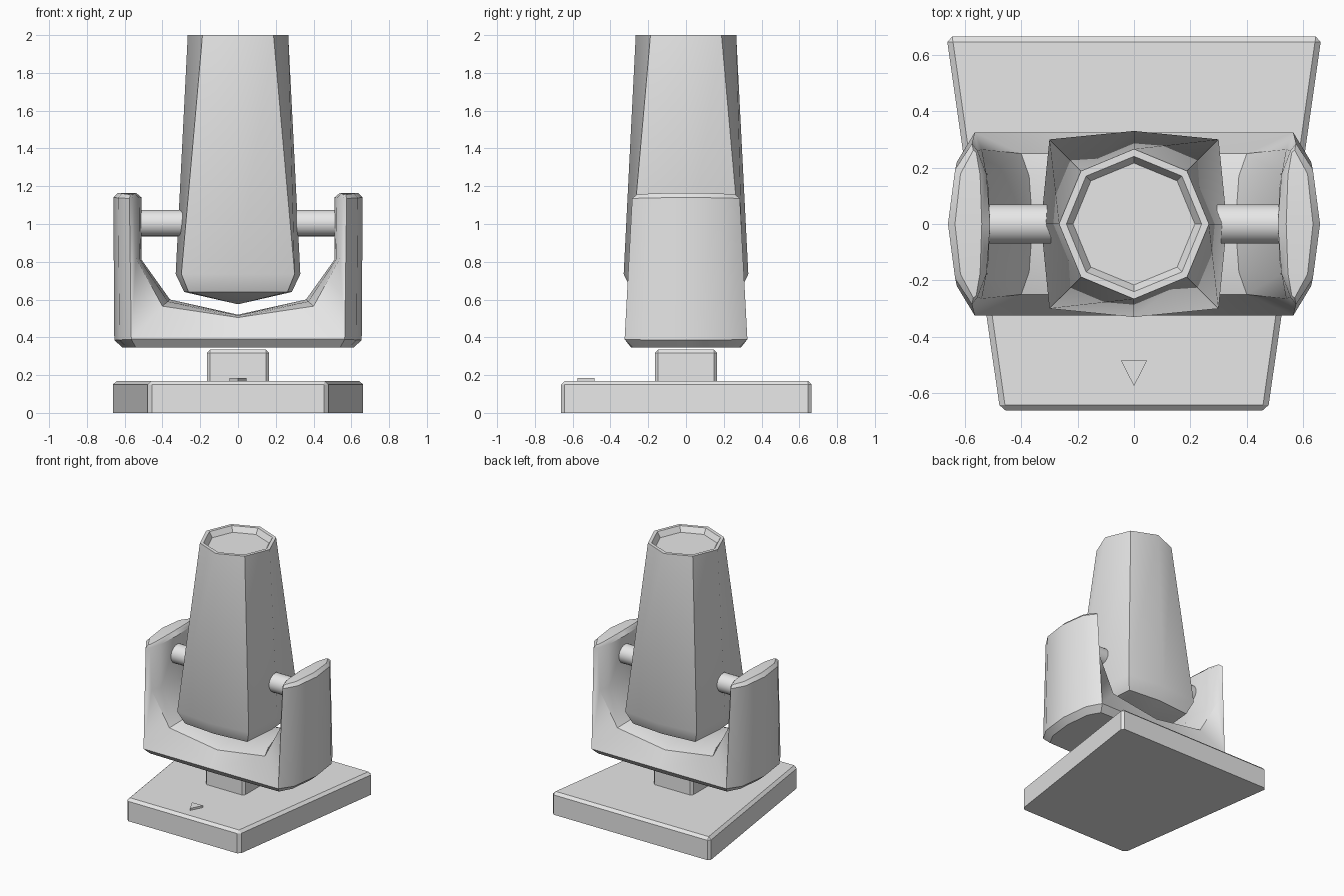
import bpy
import bmesh
from math import radians, pi
from mathutils import Vector, Matrix

if "Cube" in bpy.data.objects:
    bpy.data.objects.remove(bpy.data.objects["Cube"], do_unlink=True)

GREY = (0.8, 0.8, 0.8, 1.0)
grey = bpy.data.materials.new("light grey")
grey.use_nodes = True
grey.diffuse_color = GREY
grey.node_tree.nodes["Principled BSDF"].inputs["Base Color"].default_value = GREY


def finish(bm, name, smooth_angle=None):
    """Turn a bmesh into a named, shaded object."""
    bmesh.ops.recalc_face_normals(bm, faces=bm.faces[:])
    mesh = bpy.data.meshes.new(name)
    bm.to_mesh(mesh)
    bm.free()
    mesh.materials.append(grey)
    if smooth_angle:
        mesh.shade_smooth()
        mesh.set_sharp_from_angle(angle=radians(smooth_angle))
    obj = bpy.data.objects.new(name, mesh)
    bpy.context.collection.objects.link(obj)
    return obj


def prism(name, outline, z0, z1, bevel=0):
    """Extrude a flat outline upward and chamfer all but its bottom edges."""
    bm = bmesh.new()
    face = bm.faces.new([bm.verts.new((x, y, z0)) for x, y in outline])
    top = bmesh.ops.extrude_face_region(bm, geom=[face], use_keep_orig=True)["geom"]
    for v in top:
        if isinstance(v, bmesh.types.BMVert):
            v.co.z = z1
    if bevel:
        bmesh.ops.recalc_face_normals(bm, faces=bm.faces[:])
        edges = [e for e in bm.edges if max(v.co.z for v in e.verts) > z0 + 0.001]
        bmesh.ops.bevel(bm, geom=edges, offset=bevel, segments=1, affect='EDGES')
    return finish(bm, name)


# Base, direction marker and swivel post
prism("base_plate", [(-0.475, -0.662), (0.475, -0.662), (0.665, 0.665), (-0.665, 0.665)], 0, 0.17, 0.02)
prism("direction_marker", [(0, -0.575), (0.046, -0.485), (-0.046, -0.485)], 0.165, 0.185)
p = 0.165
prism("swivel_post", [(-p, -p), (p, -p), (p, p), (-p, p)], 0.165, 0.335, 0.018)

# Yoke: a U profile on the centre plane and a narrower one at the front edge,
# both running from bottom centre, up the outside, then down the inside
CENTRE = [(0, 0.345), (0.61, 0.345), (0.655, 0.385), (0.66, 1.14), (0.635, 1.165),
          (0.54, 1.165), (0.51, 1.14), (0.51, 0.81), (0.36, 0.6), (0, 0.52)]
EDGE = [(0, 0.29, 0.345), (0.54, 0.28, 0.345), (0.565, 0.325, 0.39), (0.575, 0.285, 1.135),
        (0.57, 0.262, 1.155), (0.56, 0.255, 1.155), (0.555, 0.26, 1.135),
        (0.54, 0.265, 0.82), (0.4, 0.25, 0.565), (0, 0.25, 0.505)]


def yoke_quarter(bm, sx, sy):
    rows = [[], [], []]
    for (cx, cz), edge in zip(CENTRE, EDGE):
        c, e = Vector((cx, 0, cz)), Vector(edge)
        m = c.lerp(e, 0.3)
        m.y = e.y * 0.68
        for row, q in zip(rows, (c, m, e)):
            row.append(bm.verts.new((q.x * sx, q.y * sy, q.z)))
    for a, b in zip(rows, rows[1:]):
        for i in range(len(CENTRE) - 1):
            bm.faces.new((a[i], a[i + 1], b[i + 1], b[i]))
    # front cap with the lower chamfer
    r = rows[2]
    lip = bm.verts.new((0, 0.325 * sy, 0.39))
    for f in ((r[0], r[1], r[2], lip), (lip, r[2], r[8], r[9]), (r[2], r[7], r[8]),
              (r[2], r[3], r[6], r[7]), (r[3], r[4], r[5], r[6])):
        bm.faces.new(f)


bm = bmesh.new()
for sx in (-1, 1):
    for sy in (-1, 1):
        yoke_quarter(bm, sx, sy)
bmesh.ops.remove_doubles(bm, verts=bm.verts[:], dist=0.0005)
finish(bm, "yoke", 38)

# Barrel: rings of eight given as (height, distance to side middle, corner offset)
RINGS = [(0.64, 0.285, 0.262), (0.735, 0.33, 0.3), (2, 0.266, 0.188),
         (2, 0.24, 0.17), (1.96, 0.216, 0.153)]
DIRS = [(1, 0), (1, 1), (0, 1), (-1, 1), (-1, 0), (-1, -1), (0, -1), (1, -1)]
bm = bmesh.new()
loops = []
for z, side, corner in RINGS:
    loops.append([bm.verts.new((x * s, y * s, z)) for x, y in DIRS
                  for s in [corner if x and y else side]])
for a, b in zip(loops, loops[1:]):
    for i in range(8):
        j = (i + 1) % 8
        bm.faces.new((a[i], a[j], b[j], b[i]))
tip = bm.verts.new((0, 0, 0.575))
for i in range(8):
    bm.faces.new((loops[0][i], loops[0][(i + 1) % 8], tip))
bm.faces.new(loops[-1])
finish(bm, "barrel", 35)

# Pivot pins between the yoke arms and the barrel
for name, side in (("left_pin", 1), ("right_pin", -1)):
    bm = bmesh.new()
    bmesh.ops.create_cone(bm, cap_ends=True, segments=24, radius1=0.07, radius2=0.07, depth=0.32,
                          matrix=Matrix.Translation((side * 0.42, 0, 1.005)) @ Matrix.Rotation(pi / 2, 4, 'Y'))
    finish(bm, name, 35)
